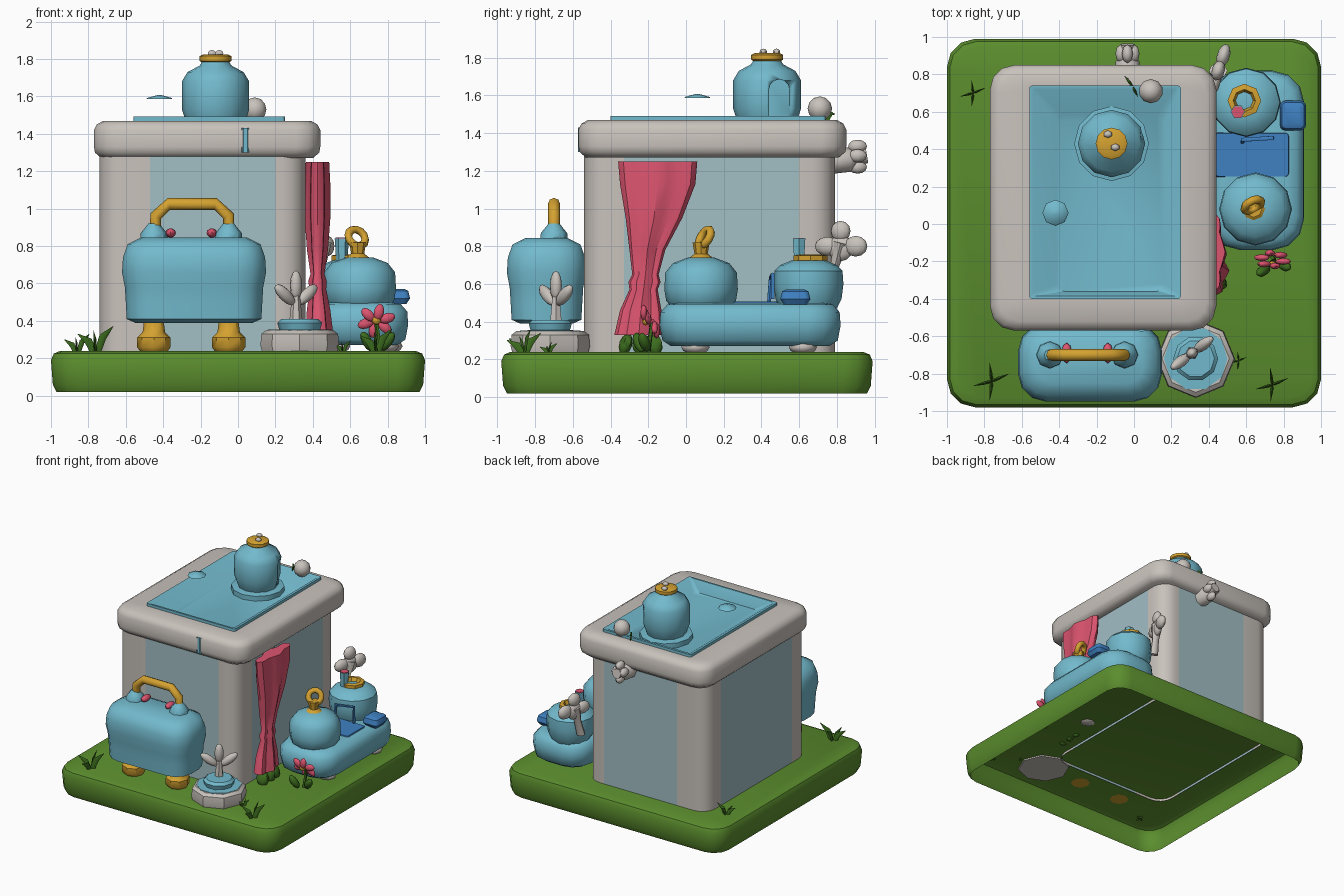
import bpy, bmesh, math
from math import sin, cos, pi
from mathutils import Vector, Matrix, Euler

cube = bpy.data.objects.get("Cube")
if cube:
    bpy.data.objects.remove(cube)


def material(name, *rgb):
    m = bpy.data.materials.new(name)
    m.use_nodes = True
    m.diffuse_color = (*rgb, 1)
    m.node_tree.nodes["Principled BSDF"].inputs["Base Color"].default_value = (*rgb, 1)
    return m


GRASS = material("grass green", .105, .27, .027)
LEAF = material("leaf green", .045, .15, .013)
BLUE = material("sky blue", .17, .49, .61)
PALE = material("pale blue", .36, .52, .56)
STONE = material("warm white", .58, .54, .5)
GOLD = material("gold", .66, .36, .03)
PINK = material("pink", .72, .09, .16)
NAVY = material("deep blue", .05, .22, .54)


def finish(name, bm, mats, angle=40):
    me = bpy.data.meshes.new(name)
    bm.to_mesh(me)
    bm.free()
    for m in mats:
        me.materials.append(m)
    me.shade_smooth()
    me.set_sharp_from_angle(angle=math.radians(angle))
    ob = bpy.data.objects.new(name, me)
    bpy.context.scene.collection.objects.link(ob)
    return ob


def loft(name, rings, mats, split=None, start=True, end=True, angle=40, rule=None):
    """Skin a list of point rings; bands from index split use the second material."""
    bm = bmesh.new()
    vs = [[bm.verts.new(p) for p in r] for r in rings]
    n = len(rings[0])
    for k in range(len(vs) - 1):
        for i in range(n):
            j = (i + 1) % n
            f = bm.faces.new((vs[k][i], vs[k][j], vs[k + 1][j], vs[k + 1][i]))
            f.material_index = int(split is not None and k >= split)
    if start:
        bm.faces.new(vs[0][::-1])
    if end:
        bm.faces.new(vs[-1]).material_index = int(split is not None)
    if rule:
        rule(bm)
    return finish(name, bm, mats, angle)


def rect(x0, x1, y0, y1, z, r, seg=3):
    """Rounded rectangle ring."""
    out = []
    for q, (x, y) in enumerate([(x1 - r, y1 - r), (x0 + r, y1 - r), (x0 + r, y0 + r), (x1 - r, y0 + r)]):
        for s in range(seg + 1):
            a = pi / 2 * (q + s / seg)
            out.append(Vector((x + r * cos(a), y + r * sin(a), z)))
    return out


def slab(name, box, profile, r, mats, seg=3, **kw):
    """Stack rounded rectangles; profile holds (height, inset)."""
    x0, x1, y0, y1 = box
    return loft(name, [rect(x0 + i, x1 - i, y0 + i, y1 - i, z, max(r - i * .6, .01), seg)
                       for z, i in profile], mats, **kw)


def lathe(name, x, y, profile, mat, n=12, **kw):
    """Turned part; profile holds (radius, height)."""
    return loft(name, [[Vector((x + r * cos(2 * pi * i / n), y + r * sin(2 * pi * i / n), z))
                        for i in range(n)] for r, z in profile], [mat], **kw)


def tube(name, path, radii, mat, n=8, flat=1.0, side=(0, 1, 0)):
    """Sweep a (flattened) circle along a path."""
    pts = [Vector(p) for p in path]
    rings = []
    for k, p in enumerate(pts):
        t = (pts[min(k + 1, len(pts) - 1)] - pts[max(k - 1, 0)]).normalized()
        u = t.cross(Vector(side)).normalized()
        w = t.cross(u)
        rings.append([p + radii[k] * (u * cos(2 * pi * i / n) + w * flat * sin(2 * pi * i / n))
                      for i in range(n)])
    return loft(name, rings, [mat], angle=50)


def blob(name, loc, size, mat, rot=(0, 0, 0), n=10):
    bm = bmesh.new()
    bmesh.ops.create_uvsphere(bm, u_segments=n, v_segments=6, radius=1, matrix=Matrix.LocRotScale(
        Vector(loc), Euler(rot), Vector(size)))
    return finish(name, bm, [mat], 60)


# Ground tile, open underneath
slab("ground", (-1, 1, -.98, .99), [(.02, .03), (.06, .01), (.19, 0), (.225, .015), (.24, .05)],
     .15, [GRASS], start=False)


# House body with pale wall panels
def panels(bm):
    for axis, cuts in ((0, (-.47, .2)), (1, (-.33, .6))):
        for c in cuts:
            co, no = Vector(), Vector()
            co[axis], no[axis] = c, 1
            bmesh.ops.bisect_plane(bm, geom=bm.verts[:] + bm.edges[:] + bm.faces[:], plane_co=co, plane_no=no)
    for f in bm.faces:
        c = f.calc_center_median()
        f.normal_update()
        inside = -.47 < c.x < .2 if abs(f.normal.y) > .9 else -.33 < c.y < .6
        f.material_index = int(inside)


slab("house_walls", (-.74, .36, -.54, .79), [(.22, 0), (1.3, 0)], .12, [STONE, PALE],
     seg=4, start=False, end=False, rule=panels)

# Roof slab with sunken pool
roof = [rect(-.77 + i, .44 - i, -.57 + i, .85 - i, z, .13 - i / 2)
        for z, i in ((1.27, .04), (1.3, .005), (1.33, 0), (1.42, 0), (1.45, .015), (1.47, .05))]
roof += [rect(-.56, .25, -.4, .74, z, .015) for z in (1.47, 1.492)]
roof += [rect(-.54, .23, -.385, .72, 1.492, .015), rect(-.41, .16, -.36, .58, 1.4, .04)]
loft("roof_pool", roof, [STONE, BLUE], split=6, angle=50)
slab("roof_drip", (.02, .06, -.574, -.56), [(1.3, 0), (1.43, 0)], .004, [BLUE], seg=1)

# Jar on the roof with an arched niche
jar = lathe("roof_jar", -.12, .43, [(.13, 1.4), (.16, 1.47), (.18, 1.53), (.18, 1.68), (.15, 1.73),
                                    (.085, 1.765), (.07, 1.79)], BLUE)
arch = [(.44, 1.48)] + [(.495 - .055 * cos(a * pi / 6), 1.63 + .055 * sin(a * pi / 6)) for a in range(7)] + [(.55, 1.48)]
cutter = loft("niche_cutter", [[Vector((x, y, z)) for y, z in arch] for x in (.0, .2)], [BLUE])
bm = bmesh.new()
bm.from_mesh(cutter.data)
bmesh.ops.recalc_face_normals(bm, faces=bm.faces)
bm.to_mesh(cutter.data)
bm.free()
cut = jar.modifiers.new("niche", "BOOLEAN")
cut.object, cut.solver = cutter, "EXACT"
cutter.hide_render = True
cutter.hide_viewport = True
cutter.display_type = "WIRE"
lathe("roof_jar_lid", -.12, .43, [(.07, 1.78), (.085, 1.79), (.085, 1.815), (.065, 1.825)], GOLD)
for x, y in ((-.14, .48), (-.1, .41)):
    blob("lid_pebble", (x, y, 1.83), (.025, .02, .018), STONE, n=6)
lathe("jar_foot_ring", -.12, .43, [(.2, 1.4), (.2, 1.44), (.15, 1.45)], BLUE)
lathe("floating_cap", -.42, .06, [(.07, 1.585), (.065, 1.592), (.008, 1.608)], BLUE, n=8)
blob("roof_ball", (.09, .71, 1.53), (.065, .065, .065), STONE)
for dx, dy in ((-.04, .05), (.03, -.06)):
    tube("roof_sprig", [(-.01, .74, 1.46), (-.01 + dx / 2, .74 + dy / 2, 1.51), (-.01 + dx, .74 + dy, 1.5)],
         [.012, .018, .002], LEAF, 4, .4, (1, 0, 0))

# Rear outlet knob
tube("rear_outlet", [(-.035, .78, 1.25), (-.035, .87, 1.26), (-.035, .9, 1.27), (-.035, .96, 1.28)],
     [.065, .065, .035, .04], STONE, 8, 1, (1, 0, 0))
for dx, z in ((0, 1.22), (0, 1.33), (-.035, 1.28), (.035, 1.28)):
    blob("rear_outlet_lobe", (-.035 + dx, .91, z), (.03, .05, .035), STONE, n=8)

# Padded chest with handle and feet
slab("chest", (-.62, .15, -.95, -.53), [(.39, .07), (.41, .025), (.5, .02), (.58, .015), (.66, 0), (.74, .005),
                                        (.81, .03), (.845, .1)], .15, [BLUE], angle=60)
for x, s in ((-.45, 1), (-.05, -1)):
    lathe("chest_foot", x, -.72, [(.075, .24), (.09, .26), (.09, .31), (.06, .34), (.05, .42)], GOLD, n=8)
    lathe("handle_base", x, -.7, [(.075, .82), (.07, .87), (.045, .9), (.03, .92)], BLUE, n=8)
    blob("handle_bead", (x + .09 * s, -.69, .87), (.028, .055, .025), PINK, n=8)
tube("chest_handle", [(-.44, -.7, .88), (-.44, -.7, .96), (-.37, -.7, 1.025), (-.12, -.7, 1.025),
                      (-.05, -.7, .96), (-.05, -.7, .88)], [.03, .032, .032, .032, .032, .03], GOLD)

# Small fountain
lathe("fountain_base", .33, -.72, [(.2, .23), (.21, .27), (.205, .33), (.18, .35), (.14, .35), (.13, .32)],
      STONE, n=8)
lathe("fountain_water", .33, -.72, [(.17, .33), (.17, .353), (.11, .355), (.12, .39), (.1, .41)], BLUE, n=10)
lathe("fountain_stem", .31, -.69, [(.035, .4), (.025, .5), (.02, .54)], STONE, n=6)
for dx, dz, tilt in ((-.06, .54, -.9), (.06, .54, .9), (0, .59, 0)):
    blob("fountain_petal", (.31 + dx, -.69 + dx * .75, dz), (.035, .03, .08), STONE, (0, tilt, .64), 8)

# Gathered curtain: centre y, half width, depth per height
curtain = []
for z, y, h, d in ((1.25, -.15, .21, .05), (1.13, -.15, .2, .055), (.95, -.17, .15, .055), (.78, -.205, .095, .045),
                   (.65, -.215, .07, .03), (.61, -.22, .085, .04), (.57, -.225, .075, .035), (.46, -.24, .11, .05),
                   (.33, -.25, .13, .06)):
    ring = []
    for i in range(24):
        a = 2 * pi * i / 24
        fold = 1 + .25 * cos(6 * a)
        ring.append(Vector((.425 + (.47 - .44) * (.65 - z) * (z < .6) + d * cos(a) * fold, y + h * sin(a), z)))
    curtain.append(ring[::-1])
loft("curtain", curtain, [PINK], angle=35)
for y in (-.32, -.24, -.17):
    blob("curtain_leaf", (.45, y, .28), (.05, .035, .06), LEAF, (.4, .3, y * 9), 6)

# Bench with two urns
slab("bench", (.4, .91, -.14, .82), [(.27, .06), (.3, .015), (.38, 0), (.45, .005), (.49, .04), (.5, .09)], .17,
     [BLUE], angle=60)
for x, y in ((.78, .05), (.52, .05), (.8, .62)):
    blob("bench_foot", (x, y, .265), (.08, .075, .04), STONE, n=8)
slab("seat_pad", (.43, .83, .25, .49), [(.49, 0), (.508, .005)], .02, [NAVY])
slab("side_cushion", (.78, .92, .5, .66), [(.49, .02), (.52, 0), (.56, .01), (.57, .03)], .03, [NAVY])
tube("seat_back", [(.58, .44, .5), (.58, .45, .63), (.74, .46, .65), (.74, .46, .52)],
     [.012] * 4, NAVY, 6)
lathe("front_urn", .65, .08, [(.15, .47), (.185, .51), (.195, .57), (.19, .66), (.15, .71), (.07, .74)], BLUE)
lathe("front_urn_neck", .64, .08, [(.055, .72), (.06, .74), (.035, .76), (.045, .82)], GOLD, n=8)
bpy.ops.mesh.primitive_torus_add(major_segments=12, minor_segments=6, major_radius=.05, minor_radius=.022,
                                 location=(.635, .1, .845), rotation=(.5, 1.0, -.5))
ring = bpy.context.object
ring.name = "front_urn_ring"
ring.data.materials.append(GOLD)
ring.data.shade_smooth()
lathe("rear_urn", .6, .65, [(.15, .47), (.175, .52), (.185, .6), (.18, .67), (.15, .7), (.09, .725)], BLUE)
lathe("rear_urn_rim", .59, .66, [(.09, .71), (.09, .75), (.06, .755), (.045, .72)], GOLD, n=8)
lathe("urn_pipe", .555, .6, [(.03, .72), (.038, .84)], BLUE, n=6)
lathe("urn_pipe_top", .555, .6, [(.034, .838), (.034, .845)], PINK, n=6)

# Four-lobed white ornament behind the bench
tube("ornament_stem", [(.43, .76, .58), (.44, .79, .7), (.45, .82, .82)], [.035, .03, .05], STONE, 8, .8)
for y, z, a, b in ((.75, .8, .07, .05), (.9, .8, .065, .055), (.82, .88, .055, .055), (.82, .79, .07, .07)):
    blob("ornament_lobe", (.45 + (y - .82) * .35, y, z), (.035, a, b), STONE, (0, 0, -.3))

# Flower
for k in range(6):
    a = k * pi / 3 + .3
    blob("flower_petal", (.74 + .06 * cos(a), -.19 - .035 * sin(a), .4 + .048 * sin(a)), (.045, .018, .027), PINK,
         (0, -a, 0), 8)
blob("flower_heart", (.74, -.215, .405), (.025, .018, .025), GOLD, n=8)
tube("flower_stem", [(.74, -.2, .23), (.75, -.19, .32), (.74, -.18, .39)], [.012] * 3, LEAF, 5)
for x, y, t in ((.69, -.25, -.5), (.8, -.22, .6)):
    blob("flower_leaf", (x, y, .29), (.03, .03, .06), LEAF, (.3, t, 0), 6)

# Grass tufts
for x, y, s in ((-.86, .7, .7), (-.76, -.84, 1), (.74, -.86, .9), (.56, -.73, .45)):
    for k, a in enumerate((.4, 1.7, 3.4, 4.6)):
        h, r = (.14 - .02 * k) * s, .1 * s
        tube("grass_blade", [(x + r * q * cos(a), y + r * q * sin(a), .23 + h * w) for q, w in
                             ((.1, 0), (.4, .6), (1, 1))], [.018 * s, .022 * s, .002], LEAF, 4, .4,
             (-sin(a), cos(a), 0))
